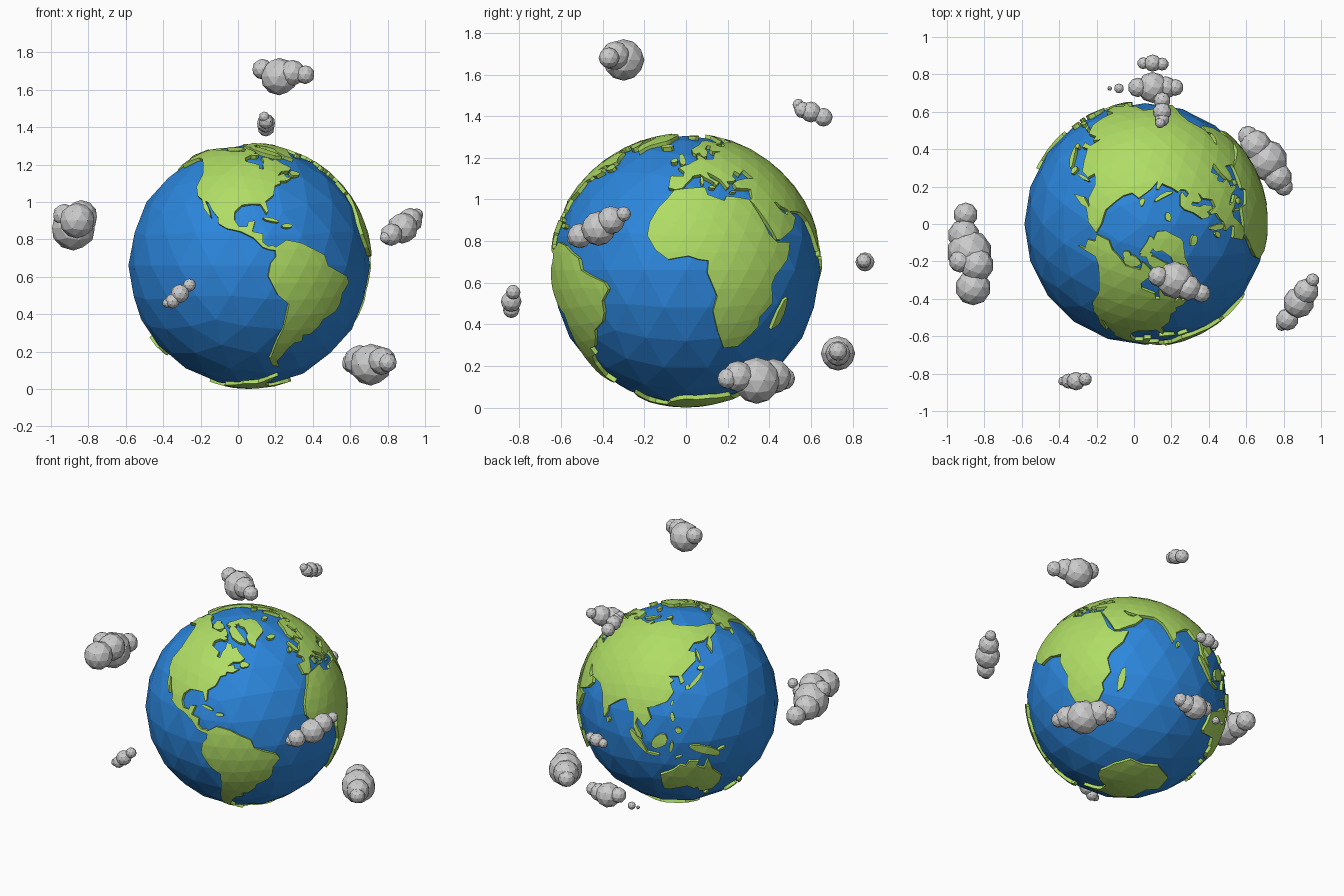
import bpy, bmesh, random
from math import sin, cos, radians, acos, pi
from mathutils import Vector
from mathutils.bvhtree import BVHTree
from mathutils.geometry import delaunay_2d_cdt

random.seed(4)
CENTRE = Vector((0.06, 0, 0.66))
R_OCEAN, R_LAND, R_UNDER = 0.646, 0.66, 0.615


def material(name, rgb):
    m = bpy.data.materials.new(name)
    m.diffuse_color = (*rgb, 1)
    return m


BLUE = material("ocean_blue", (0.025, 0.24, 0.72))
GREEN = material("land_green", (0.43, 0.72, 0.13))


def finish(bm, name, loc, mat=None):
    me = bpy.data.meshes.new(name)
    bm.to_mesh(me)
    bm.free()
    ob = bpy.data.objects.new(name, me)
    ob.location = loc
    if mat:
        me.materials.append(mat)
    bpy.context.collection.objects.link(ob)


# ocean ball
bm = bmesh.new()
bmesh.ops.create_icosphere(bm, subdivisions=3, radius=R_OCEAN)
finish(bm, "ocean", CENTRE, BLUE)

# faceted guide sphere that the land follows
guide = bmesh.new()
bmesh.ops.create_icosphere(guide, subdivisions=4, radius=1)
guide.verts.index_update()
TREE = BVHTree.FromBMesh(guide)
G_VERTS = [v.co.normalized() for v in guide.verts]
G_EDGES = [(e.verts[0].index, e.verts[1].index) for e in guide.edges]
guide.free()


def direction(lon, lat):
    a, b = radians(lon), radians(lat)
    return Vector((cos(b) * cos(a), cos(b) * sin(a), sin(b)))


def inside(p, poly):
    hit = False
    for a, b in zip(poly, poly[1:] + poly[:1]):
        if (a.y > p.y) != (b.y > p.y) and p.x < a.x + (b.x - a.x) * (p.y - a.y) / (b.y - a.y):
            hit = not hit
    return hit


# raised slab from a coast outline: flatten, cut by the facets, wrap back, extrude
def land(name, coast):
    dirs = [direction(*p) for p in coast]
    c = sum(dirs, Vector()).normalized()
    u = c.orthogonal().normalized()
    v = c.cross(u)
    flat = lambda d: Vector((d.dot(u) / d.dot(c), d.dot(v) / d.dot(c)))
    outline = [flat(d) for d in dirs]
    n = len(outline)
    reach = max(acos(max(-1, min(1, d.dot(c)))) for d in dirs) + radians(18)
    limit = max(0.12, cos(min(reach, 1.5)))
    pts, edges, used = list(outline), [(i, (i + 1) % n) for i in range(n)], {}
    for i, d in enumerate(G_VERTS):
        if d.dot(c) > limit:
            used[i] = len(pts)
            pts.append(flat(d))
    edges += [(used[a], used[b]) for a, b in G_EDGES if a in used and b in used]
    vs, _, fs = delaunay_2d_cdt(pts, edges, [], 0, 1e-5)[:3]
    bm, made = bmesh.new(), {}

    def lifted(i):
        if i not in made:
            d = (c + u * vs[i].x + v * vs[i].y).normalized()
            hit = TREE.ray_cast(Vector(), d)[0]
            made[i] = bm.verts.new((hit or d) * R_LAND)
        return made[i]

    for f in fs:
        mid = sum((vs[i] for i in f), Vector((0, 0))) / len(f)
        if inside(mid, outline):
            bm.faces.new([lifted(i) for i in f])
    low = bmesh.ops.extrude_face_region(bm, geom=bm.faces[:], use_keep_orig=True)["geom"]
    for g in low:
        if isinstance(g, bmesh.types.BMVert):
            g.co *= R_UNDER / R_LAND
    bmesh.ops.recalc_face_normals(bm, faces=bm.faces[:])
    finish(bm, name, CENTRE, GREEN)


# continents, as (longitude, latitude) coast points
land("north_america", [
    (-168, 66), (-156, 71), (-141, 70), (-128, 70), (-115, 68), (-96, 68), (-94, 72), (-85, 69),
    (-82, 67), (-87, 64), (-94, 61), (-93, 58), (-82, 55), (-82, 52), (-79, 51.5), (-79, 55),
    (-77, 58), (-78, 62), (-72, 61.5), (-69, 58.5), (-65, 60), (-61, 56), (-56, 52.5), (-60, 50),
    (-66, 50), (-70, 47), (-65, 48.5), (-64, 46), (-60, 46), (-65, 43.5), (-70, 43.5), (-70, 41.7),
    (-74, 40.5), (-76, 35), (-81, 31.5), (-80, 26.5), (-81, 25), (-82.7, 28), (-84, 30), (-89, 30),
    (-94, 29.5), (-97.5, 26), (-117, 32.5), (-120.5, 34.5), (-124, 40), (-124, 47.5), (-130, 54.5),
    (-139, 59.7), (-147, 61), (-152, 59.5), (-162, 55), (-158, 58), (-165, 61), (-161, 64.5)])
land("central_america", [
    (-97.5, 26), (-97.5, 22), (-95, 18.5), (-91, 18.5), (-90.5, 21), (-87, 21.5), (-88.5, 16),
    (-83.3, 15), (-83.5, 11), (-81, 9), (-79, 9.5), (-77, 8.5), (-77.5, 7), (-80.3, 7.4),
    (-83.5, 8.5), (-86, 11), (-88, 13), (-94, 16), (-101, 17.5), (-105.5, 20), (-106, 23),
    (-109.5, 26.5), (-113, 31), (-114.7, 31.5), (-112, 28), (-109.7, 23), (-112, 25), (-115, 28),
    (-117, 32.5)])
land("south_america", [
    (-77.5, 8.5), (-72, 12), (-64, 10.5), (-60, 8.5), (-52, 5), (-50, 0), (-44, -2.5), (-37, -5),
    (-35, -8), (-39, -13), (-39, -18), (-41, -22), (-48, -26), (-49, -29), (-53.5, -34),
    (-58, -34.5), (-57, -38), (-62, -39), (-65, -43), (-66, -46), (-69, -51), (-65, -55),
    (-71, -54.5), (-75, -50), (-74, -43), (-73, -37), (-71, -30), (-70, -18.5), (-76, -14),
    (-79.5, -8), (-81, -5), (-80, 1), (-77.5, 4)])
land("greenland", [
    (-73, 78), (-60, 82), (-33, 83.5), (-18, 80), (-22, 72), (-25, 70), (-40, 65), (-44, 60),
    (-51, 63), (-54, 67), (-52, 70), (-58, 75), (-70, 76)])
land("africa", [
    (-6, 35.8), (10, 37.3), (11, 33.5), (19, 30.5), (20.5, 32.8), (32.5, 31.2), (34, 28), (37, 21),
    (39, 15.5), (43, 11.8), (51, 12), (48, 4.5), (41, -2), (39, -6), (40.5, -14), (35, -20),
    (35.5, -24), (32.5, -28), (27, -33.7), (19.5, -34.7), (18, -32), (15, -26.5), (12, -17.5),
    (13.5, -11), (9, -1), (9.5, 4), (5.5, 4.5), (1, 6), (-7.5, 4.5), (-13, 8.5), (-17, 14.7),
    (-16.5, 20.5), (-13, 27.5), (-9.7, 31)])
land("europe", [
    (60, 69), (54, 68.5), (44, 68), (44, 66), (40, 64.5), (35, 64.5), (33, 66.5), (41, 66.5),
    (40, 68), (28, 71), (20, 70), (13, 66), (5, 62), (5.5, 59), (8, 58), (11, 59), (13, 55.5),
    (16, 56.5), (18.5, 60), (17.5, 62), (22, 65.7), (25, 65), (21.5, 62), (23, 60), (30, 60),
    (24, 59), (20, 54.5), (14, 54), (10, 57.5), (8.2, 57), (8.5, 54), (4.5, 52.5), (1.5, 50.5),
    (-4.7, 48.5), (-1.2, 46), (-1.5, 43.5), (-9, 43.5), (-9.2, 37), (-5.5, 36), (-2, 36.8),
    (0, 39), (3, 42), (4, 43.5), (8.5, 44.3), (10.5, 42.7), (15.5, 40), (16, 38), (18.5, 40),
    (14, 42.5), (12.5, 45.5), (15, 44.5), (19.4, 41.5), (22, 36.8), (24, 38), (23, 40.5),
    (26.5, 40.5), (29, 41.2), (28, 43.5), (31, 46.5), (33.5, 44.5), (38, 47), (41.5, 42), (60, 42)])
land("middle_east", [
    (57, 25.5), (51.5, 28), (49, 30), (48, 29.5), (50, 26.5), (51.5, 25), (54, 24), (56.5, 26),
    (59.8, 22.5), (55, 17.5), (45, 12.8), (43, 13), (39, 21), (35, 28), (32.5, 31.2), (34.5, 31.5),
    (36, 36.5), (31, 36.5), (27.5, 37), (26.5, 39.5), (30, 41), (35, 42), (41.5, 42), (60, 42)])
land("asia", [
    (60, 69), (67, 69), (69, 72.5), (73, 72.5), (74, 69), (80, 73), (87, 75), (104, 77.5), (113, 74),
    (128, 73), (140, 72.5), (160, 70), (180, 69), (190, 66), (178, 62.5), (164, 60), (163, 57),
    (157, 51), (156, 57), (163, 61.5), (155, 59.5), (142, 59), (135, 54.5), (141, 53), (140, 48),
    (132, 43.2), (127.5, 39.5), (129.3, 36), (126.5, 34.5), (125, 39), (118, 39), (122, 37),
    (119.5, 35), (122, 30), (118, 24.5), (110, 21), (106, 20), (109, 14), (105, 9), (100.5, 13.4),
    (99.5, 10), (103.5, 4), (104, 1.4), (101, 3), (98.3, 8), (97.5, 16.5), (94.5, 16), (91, 22.5),
    (87, 21), (80, 15.5), (80, 12), (77.5, 8), (73, 19), (72, 21), (67, 25), (57, 25.5), (60, 42)])
land("australia", [
    (114, -22), (122, -18), (126, -14), (129.5, -15), (131, -11.5), (137, -12), (135.5, -15),
    (140.5, -17.5), (142.5, -11), (146, -19), (153, -25.5), (153, -31), (150, -37.5), (144, -38.5),
    (140, -38), (138, -33.5), (136, -35), (131, -31.5), (124, -33.5), (118, -35), (115, -34)])
land("antarctica", [
    (0, -70), (30, -69), (55, -66.5), (75, -69), (100, -66), (135, -66), (165, -70.5), (165, -78),
    (-160, -78.5), (-145, -76), (-100, -73.5), (-75, -73), (-65, -67), (-58, -63.5), (-62, -72),
    (-60, -75), (-40, -78), (-25, -74), (-10, -71)])


# islands: longitude, latitude, half length, half width, tilt (degrees)
def islands(name, rows):
    for k, (lon, lat, a, b, tilt) in enumerate(rows):
        t, coast = radians(tilt), []
        for i in range(9):
            w, r = 2 * pi * i / 9, random.uniform(0.9, 1.2)
            x, y = a * r * cos(w), b * r * sin(w)
            coast.append((lon + (x * cos(t) - y * sin(t)) / cos(radians(lat)),
                          lat + x * sin(t) + y * cos(t)))
        land(f"{name}_{k + 1}", coast)


islands("atlantic_island", [
    (-79, 22, 4, .8, -15), (-71, 19, 2.7, 1, 0), (-56, 48.7, 2.4, 1.8, 0), (-71, 69, 8, 2.6, -50),
    (-110, 71, 4, 2.6, 0), (-80, 79.5, 5, 2.2, 50), (-121, 73, 2, 1.8, 0), (-88, 75.3, 3, 1, 0),
    (-84, 64.5, 2, 1.2, 0), (-18.5, 65, 2.6, 1.5, 0), (-2.5, 54, 4.2, 1.4, 105),
    (-8, 53.3, 1.7, 1.3, 70), (17, 78.7, 2, 1.5, 0), (58, 74, 5, 1, 60), (98, 79.5, 2, 1.2, 60),
    (9, 41, 2.2, .6, 90), (14, 37.5, 1.3, .7, 0), (25, 35.2, 1.3, .4, 0)])
islands("pacific_island", [
    (46.8, -19, 6.6, 1.9, 72), (80.8, 7.6, 1.8, 1, 90), (101.5, -.5, 7.5, 1.6, -48),
    (110, -7.3, 4.4, .7, -8), (114, 1, 5, 3.6, 50), (121, -2, 3.8, 1, 80), (141, -5.3, 9.5, 2.3, -22),
    (121.5, 16, 2.8, 1.2, 100), (125, 8, 2, 1.6, 0), (121, 23.7, 1.7, .7, 70),
    (137.5, 36.3, 6, 1.2, 45), (142.8, 43.3, 2, 1.5, 0), (131, 32.7, 1.7, 1, 80),
    (143, 50.5, 4, .7, 95), (146.5, -42, 1.6, 1.4, 0), (176, -38.8, 3.4, 1.3, -55),
    (170.5, -43.8, 4.3, 1.3, 48), (125, -9, 2, .5, 25), (150.5, -5.5, 2.2, .6, 20)])


# clouds: clusters of faceted puffs, each x, y, z, radius
def cloud(name, puffs):
    bm = bmesh.new()
    for x, y, z, r in puffs:
        made = bmesh.ops.create_icosphere(bm, subdivisions=2, radius=r)["verts"]
        bmesh.ops.translate(bm, verts=made, vec=(x, y, z))
    finish(bm, name, (0, 0, 0))


cloud("cloud_top", [(.22, -.3, 1.67, .1), (.13, -.28, 1.71, .055), (.29, -.34, 1.69, .07), (.36, -.37, 1.68, .05)])
cloud("cloud_top_back", [(.15, .6, 1.42, .05), (.14, .54, 1.455, .028), (.15, .66, 1.395, .045), (.15, .56, 1.43, .04)])
cloud("cloud_left", [(-.88, -.15, .86, .12), (-.84, -.22, .92, .09), (-.86, -.34, .9, .095),
                     (-.91, -.06, .85, .085), (-.9, .05, .83, .065), (-.93, -.2, .93, .06)])
cloud("cloud_right", [(.88, -.42, .86, .083), (.82, -.51, .825, .06), (.92, -.36, .9, .068), (.955, -.3, .93, .036), (.79, -.54, .81, .032)])
cloud("cloud_low_right", [(.71, .34, .13, .112), (.65, .42, .15, .085), (.61, .47, .14, .055), (.77, .25, .15, .075), (.8, .2, .14, .05)])
cloud("cloud_front", [(-.31, -.84, .51, .05), (-.26, -.83, .555, .035), (-.35, -.84, .47, .04), (-.38, -.84, .46, .025)])
cloud("cloud_back_low", [(.1, .73, .26, .083), (.02, .73, .28, .052), (.17, .73, .26, .06), (.22, .73, .27, .045), (-.08, .725, .23, .026), (-.13, .725, .23, .012)])
cloud("cloud_back", [(.1, .86, .7, .046), (.05, .86, .69, .032), (.15, .855, .705, .035)])
